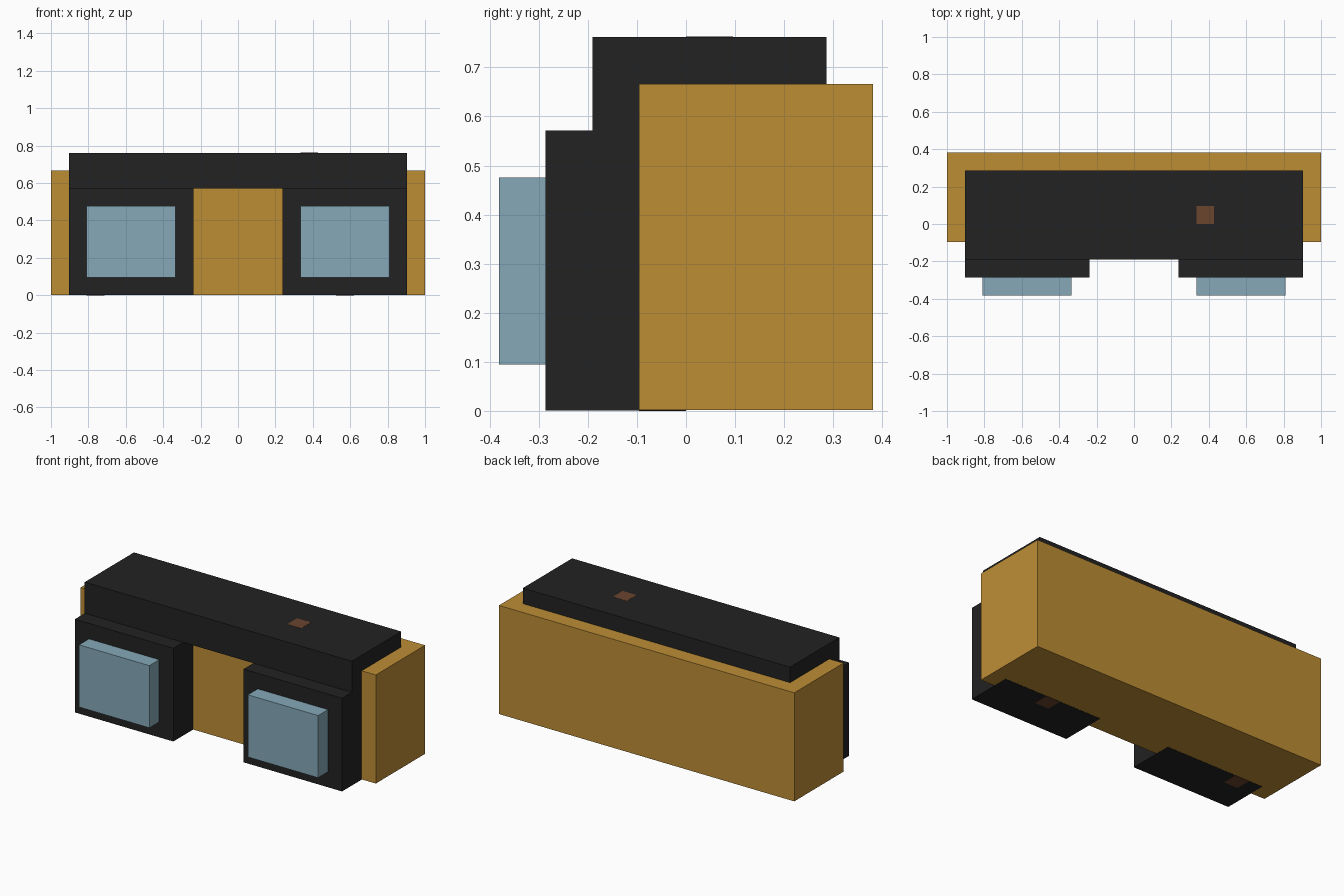
import bpy

cube = bpy.data.objects.get("Cube")
if cube:
    bpy.data.objects.remove(cube, do_unlink=True)

U = 2 / 21      # grid module: the body is 21 modules wide
EPS = 0.001     # keeps overlapping flat faces apart


def material(name, rgb):
    mat = bpy.data.materials.new(name)
    mat.use_nodes = True
    colour = (*rgb, 1)
    mat.diffuse_color = colour
    bsdf = next(n for n in mat.node_tree.nodes if n.type == 'BSDF_PRINCIPLED')
    bsdf.inputs["Base Color"].default_value = colour
    return mat


def box(name, x, y, z, mat):
    """Box spanning the given (low, high) ranges."""
    spans = (x, y, z)
    bpy.ops.mesh.primitive_cube_add(size=1, location=[(a + b) / 2 for a, b in spans])
    obj = bpy.context.object
    obj.name = name
    obj.scale = [b - a for a, b in spans]
    bpy.ops.object.transform_apply(location=False, rotation=False, scale=True)
    obj.data.materials.append(mat)
    return obj


def modules(low, high):
    return (low * U, high * U)


ochre = material("ochre", (0.515, 0.270, 0.036))
black = material("charcoal black", (0.016, 0.016, 0.016))
blue = material("pale blue", (0.238, 0.397, 0.485))
brown = material("rust brown", (0.144, 0.058, 0.027))

# Main block and the beam across its top
box("body", (-1, 1), modules(-1, 4), (2 * EPS, 7 * U), ochre)
box("top_beam", modules(-9.5, 9.5), modules(-2, 3), modules(6, 8), black)

# Framed lenses on both sides
for side, low, high in (("left", 2.5, 9.5), ("right", -9.5, -2.5)):
    box(side + "_frame", modules(low, high), modules(-3, 0), (EPS, 6 * U), black)
    box(side + "_lens", modules(low + 1, high - 1), modules(-4, -2.9), modules(1, 5), blue)

# Small rust spots on the beam and under the frames
box("top_spot", modules(3.5, 4.5), modules(0, 1), (8 * U - EPS, 8 * U + EPS), brown)
for side, low in (("left", 5.5), ("right", -8.5)):
    box(side + "_under_spot", modules(low, low + 1), modules(-1, 0), (0, 3 * EPS), brown)
